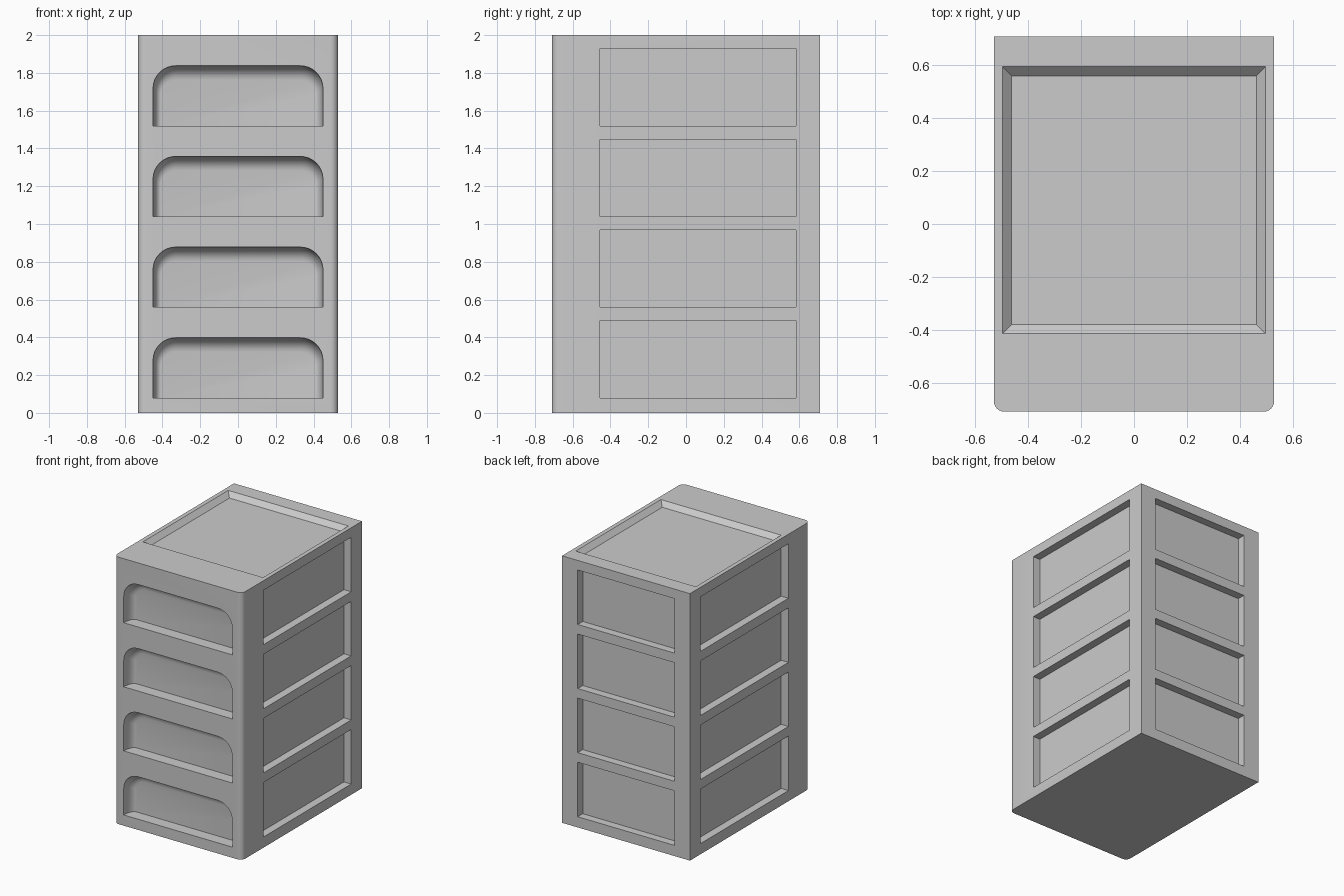
import bpy, bmesh
from math import sin, cos, pi

if "Cube" in bpy.data.objects:
    bpy.data.objects.remove(bpy.data.objects["Cube"])

W, D, H = 0.53, 0.71, 2.0
PITCH, BASE = 0.48, 0.08
LEVELS = [BASE + PITCH * i for i in range(4)]


def loft(bm, rings):
    """Closed solid through rings of equal point count."""
    loops = [[bm.verts.new(p) for p in ring] for ring in rings]
    n = len(loops[0])
    for a, b in zip(loops, loops[1:]):
        for i in range(n):
            j = (i + 1) % n
            bm.faces.new((a[i], a[j], b[j], b[i]))
    bm.faces.new(loops[0][::-1])
    bm.faces.new(loops[-1])


def rect(x0, x1, y0, y1, z):
    return [(x0, y0, z), (x1, y0, z), (x1, y1, z), (x0, y1, z)]


def box(bm, x0, x1, y0, y1, z0, z1):
    loft(bm, [rect(x0, x1, y0, y1, z0), rect(x0, x1, y0, y1, z1)])


def make_object(name, bm):
    bmesh.ops.recalc_face_normals(bm, faces=bm.faces[:])
    me = bpy.data.meshes.new(name)
    bm.to_mesh(me)
    bm.free()
    ob = bpy.data.objects.new(name, me)
    bpy.context.collection.objects.link(ob)
    return ob


def arch(hw, z0, z1, r, y, n=8):
    """Flat-bottomed outline with rounded upper corners."""
    pts = [(-hw, y, z0), (hw, y, z0)]
    for cx, start in ((hw - r, 0), (r - hw, pi / 2)):
        for i in range(n + 1):
            a = start + pi / 2 * i / n
            pts.append((cx + r * cos(a), y, z1 - r + r * sin(a)))
    return pts


# Cabinet body with rounded front vertical edges
bm = bmesh.new()
r = 0.04
outline = [(W, D), (-W, D)]
for cx, start in ((r - W, pi), (W - r, 1.5 * pi)):
    for i in range(7):
        a = start + pi / 2 * i / 6
        outline.append((cx + r * cos(a), r - D + r * sin(a)))
loft(bm, [[(x, y, z) for x, y in outline] for z in (0, H)])
body = make_object("drawer_cabinet", bm)

# Side, back and top pockets
bm = bmesh.new()
for z in LEVELS:
    for s in (-1, 1):
        x0, x1 = sorted((s * (W - 0.06), s * (W + 0.1)))
        box(bm, x0, x1, -0.455, 0.583, z, z + 0.408)
    box(bm, -0.4, 0.4, D - 0.06, D + 0.1, z, z + 0.408)
loft(bm, [rect(-0.463, 0.463, -0.38, 0.56, H - 0.035),
          rect(-0.498, 0.498, -0.415, 0.595, H),
          rect(-0.498, 0.498, -0.415, 0.595, H + 0.1)])
panel_cutter = make_object("panel_cutter", bm)

# Front hand recesses, walls curving into the back
bm = bmesh.new()
for z in LEVELS:
    rings = [arch(0.45, z, z + 0.318, 0.12, -D - 0.1)]
    for i in range(7):
        a = pi / 2 * i / 6
        k = 1 - cos(a)
        rings.append(arch(0.45 - 0.04 * k, z, z + 0.318 - 0.075 * k,
                          0.12 - 0.04 * k, -D + 0.09 * sin(a)))
    loft(bm, rings)
front_cutter = make_object("front_cutter", bm)

# Cut the pockets and finish
bpy.context.view_layer.objects.active = body
body.select_set(True)
for cutter in (panel_cutter, front_cutter):
    cutter.hide_render = True
    mod = body.modifiers.new("cut", 'BOOLEAN')
    mod.operation, mod.solver, mod.object = 'DIFFERENCE', 'EXACT', cutter
    bpy.ops.object.modifier_apply(modifier=mod.name)
    bpy.data.objects.remove(cutter)
bpy.ops.object.shade_smooth_by_angle(angle=pi / 6)
